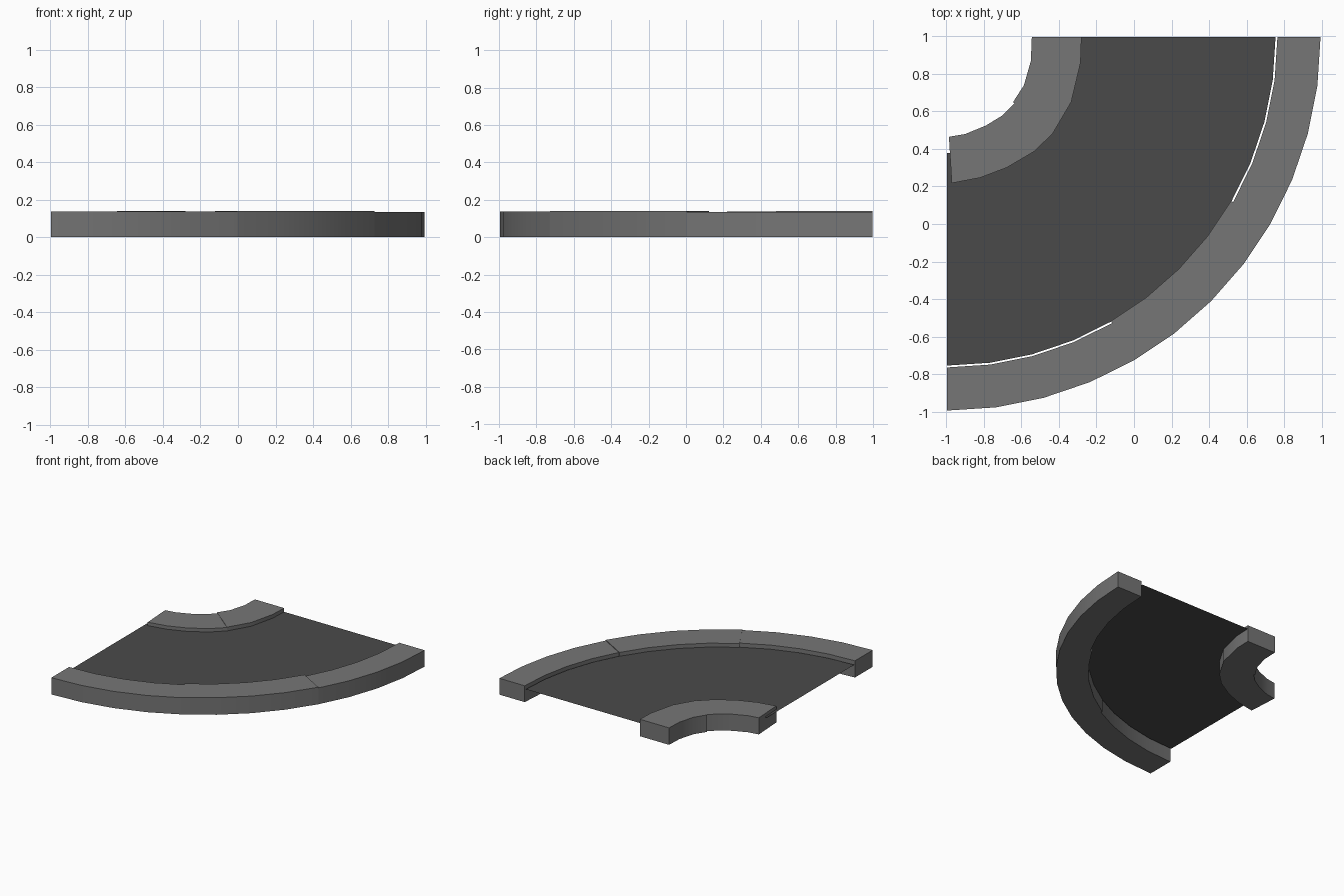
import bpy
import bmesh
from math import cos, sin, radians
from mathutils import Vector

old = bpy.data.objects.get("Cube")
if old:
    bpy.data.objects.remove(old, do_unlink=True)

CENTRE = Vector((-0.998, 0.998))


def make_material(name, grey):
    mat = bpy.data.materials.new(name)
    mat.use_nodes = True
    colour = (grey, grey, grey, 1)
    mat.diffuse_color = colour
    mat.node_tree.nodes["Principled BSDF"].inputs["Base Color"].default_value = colour
    return mat


def arc(radius, start, end, steps):
    """Points on an arc, measured clockwise from +x towards -y."""
    points = []
    for i in range(steps + 1):
        a = radians(start + (end - start) * i / steps)
        points.append(CENTRE + radius * Vector((cos(a), -sin(a))))
    return points


def band(name, inner, outer, low, high, mat):
    """Strip between two matching rows of points, solid if high is above low."""
    bm = bmesh.new()
    a = [bm.verts.new((p[0], p[1], low)) for p in inner]
    b = [bm.verts.new((p[0], p[1], low)) for p in outer]
    for i in range(len(a) - 1):
        bm.faces.new((a[i], a[i + 1], b[i + 1], b[i]))
    if high > low:
        top = bmesh.ops.extrude_face_region(bm, geom=bm.faces[:])["geom"]
        verts = [g for g in top if isinstance(g, bmesh.types.BMVert)]
        bmesh.ops.translate(bm, verts=verts, vec=(0, 0, high - low))
        bmesh.ops.recalc_face_normals(bm, faces=bm.faces[:])
    else:
        for face in bm.faces:
            face.normal_update()
            if face.normal.z < 0:
                face.normal_flip()
    mesh = bpy.data.meshes.new(name)
    bm.to_mesh(mesh)
    bm.free()
    mesh.materials.append(mat)
    obj = bpy.data.objects.new(name, mesh)
    bpy.context.collection.objects.link(obj)
    bpy.ops.object.select_all(action="DESELECT")
    obj.select_set(True)
    bpy.context.view_layer.objects.active = obj
    bpy.ops.object.shade_smooth_by_angle(angle=radians(30))
    return obj


kerb = make_material("kerb grey", 0.18)
asphalt = make_material("asphalt dark grey", 0.068)

# Road surface, a thin sheet tucked under the inner kerb
band("road_surface", arc(0.62, 0, 90, 12), arc(1.753, 0, 90, 12), 0.108, 0.108, asphalt)

# Outer kerb in three stones
stones = (("right", 0, 1.763, 0.134), ("middle", 30, 1.75, 0.14), ("left", 60, 1.763, 0.137))
for side, start, radius, height in stones:
    band("outer_kerb_" + side, arc(radius, start, start + 30, 4),
         arc(1.993, start, start + 30, 4), 0, height, kerb)

# Inner kerb in two stones, slightly out of true with the road
band("inner_kerb_right",
     [(-0.545, 0.998), (-0.55, 0.87), (-0.587, 0.74), (-0.645, 0.65)],
     [(-0.28, 0.998), (-0.285, 0.86), (-0.335, 0.65), (-0.435, 0.48)],
     0, 0.139, kerb)
band("inner_kerb_left",
     [(-0.635, 0.645), (-0.7, 0.58), (-0.79, 0.525), (-0.9, 0.48), (-0.987, 0.465)],
     [(-0.435, 0.48), (-0.535, 0.385), (-0.68, 0.3), (-0.82, 0.247), (-0.972, 0.218)],
     0, 0.136, kerb)
